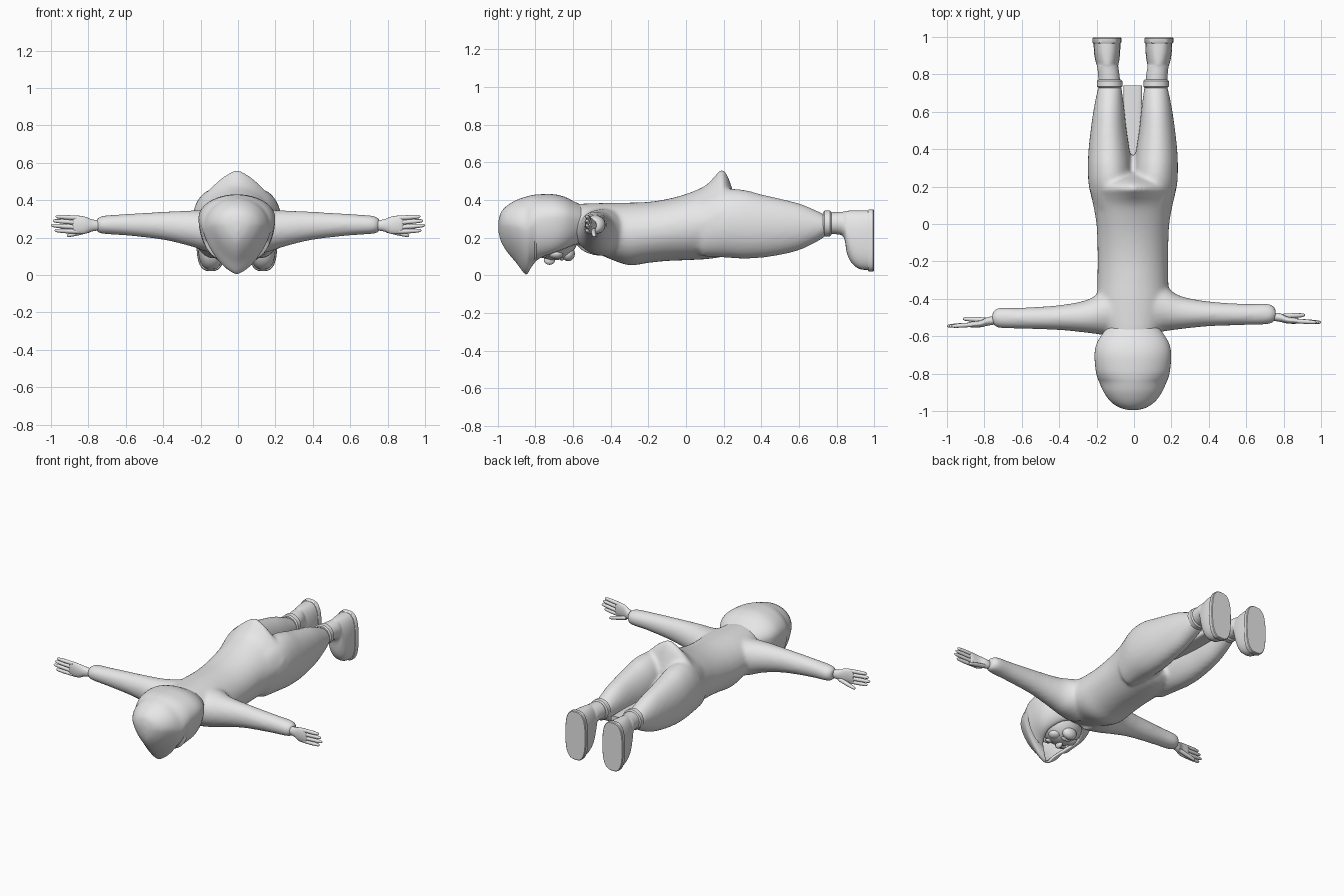
import bpy, bmesh, math
from mathutils import Vector

old = bpy.data.objects.get("Cube")
if old:
    bpy.data.objects.remove(old, do_unlink=True)

grey = bpy.data.materials.new("plain_grey")
grey.use_nodes = True
grey.diffuse_color = (0.8, 0.8, 0.8, 1)
grey.node_tree.nodes["Principled BSDF"].inputs["Base Color"].default_value = (0.8, 0.8, 0.8, 1)

CX = -0.006  # body centre line


def spow(v, e):
    return math.copysign(abs(v) ** e, v)


def spline(rows, n=4):
    """Catmull-Rom interpolation through rows of numbers."""
    out = []
    for i in range(len(rows) - 1):
        a, b, c, d = (rows[min(max(i + k, 0), len(rows) - 1)] for k in (-1, 0, 1, 2))
        for s in range(n):
            t = s / n
            out.append([0.5 * (2 * q + (r - p) * t + (2 * p - 5 * q + 4 * r - w) * t * t
                               + (3 * q - p - 3 * r + w) * t ** 3)
                        for p, q, r, w in zip(a, b, c, d)])
    return out + [list(rows[-1])]


def skin(bm, rings, closed=True, caps=(True, True)):
    vs = [[bm.verts.new(p) for p in ring] for ring in rings]
    n = len(vs[0])
    for a, b in zip(vs, vs[1:]):
        for i in range(n if closed else n - 1):
            j = (i + 1) % n
            bm.faces.new((a[i], a[j], b[j], b[i]))
    for ring, cap in zip((vs[0], vs[-1]), caps):
        if cap:
            bm.faces.new(ring)


def loft(bm, rows, axis="y", side=1, cx=0.0, shift=0.0, n=24, steps=4):
    """Rows: position, low/high across, low/high z, squareness of the top and of the bottom."""
    rings = []
    for pos, u0, u1, z0, z1, top, low in spline([(*r, 1, 1)[:7] if len(r) < 7 else r for r in rows], steps):
        ring = []
        for k in range(n):
            a = 2 * math.pi * k / n
            e = top if math.sin(a) > 0 else low
            u = (u0 + u1) / 2 + (u1 - u0) / 2 * spow(math.cos(a), e)
            z = (z0 + z1) / 2 + (z1 - z0) / 2 * spow(math.sin(a), e)
            ring.append((cx + side * u, pos, z) if axis == "y" else (side * pos, u + shift, z))
        rings.append(ring)
    skin(bm, rings)


def finish(bm, name, angle=50):
    bmesh.ops.remove_doubles(bm, verts=bm.verts, dist=0.0005)
    bmesh.ops.recalc_face_normals(bm, faces=bm.faces)
    me = bpy.data.meshes.new(name)
    bm.to_mesh(me)
    bm.free()
    ob = bpy.data.objects.new(name, me)
    bpy.context.collection.objects.link(ob)
    me.materials.append(grey)
    bpy.ops.object.select_all(action="DESELECT")
    ob.select_set(True)
    bpy.context.view_layer.objects.active = ob
    bpy.ops.object.shade_smooth_by_angle(angle=math.radians(angle))
    return ob


def ball(name, loc, size):
    bm = bmesh.new()
    bmesh.ops.create_uvsphere(bm, u_segments=24, v_segments=16, radius=1)
    for v in bm.verts:
        v.co = Vector(loc) + Vector(c * s for c, s in zip(v.co, size))
    return finish(bm, name)


SIDES = (("left", 1), ("right", -1))

# Suit: torso with pointed seat, legs and sleeves fused into one skin
TORSO = [(-.64, -.11, .11, .19, .36), (-.58, -.14, .14, .17, .378), (-.5, -.17, .17, .13, .382),
         (-.4, -.188, .188, .085, .385), (-.3, -.19, .19, .053, .386), (-.2, -.188, .188, .066, .39),
         (-.1, -.19, .19, .076, .405), (0, -.195, .195, .08, .432), (.1, -.212, .212, .085, .475, 1.15, 1),
         (.16, -.225, .225, .092, .535, 1.4, 1), (.19, -.23, .23, .098, .565, 1.5, 1),
         (.225, -.22, .22, .11, .52, 1.5, 1), (.27, -.16, .16, .14, .38, 1.2, 1)]
LEG = [(.08, .02, .205, .1, .41), (.2, .0, .235, .095, .455), (.3, .006, .241, .088, .455),
       (.4, .018, .237, .093, .43), (.5, .033, .226, .108, .407), (.6, .044, .212, .133, .382),
       (.69, .055, .195, .175, .345), (.745, .062, .182, .21, .318)]
SLEEVE = [(.06, -.6, -.28, .1, .36), (.17, -.583, -.345, .125, .35), (.25, -.572, -.395, .152, .345),
          (.4, -.557, -.424, .188, .338), (.6, -.55, -.437, .211, .326), (.72, -.546, -.437, .219, .317),
          (.757, -.525, -.46, .23, .3)]
bm = bmesh.new()
loft(bm, TORSO, cx=CX, n=40)
for _, s in SIDES:
    loft(bm, LEG, side=s, cx=CX, n=32)
    loft(bm, SLEEVE, axis="x", side=s, shift=.01 * s, n=32)
suit = finish(bm, "suit")
rm = suit.modifiers.new("fuse", "REMESH")
rm.mode, rm.voxel_size, rm.use_smooth_shade = "VOXEL", 0.012, True
sm = suit.modifiers.new("soften", "SMOOTH")
sm.factor, sm.iterations = 0.5, 8

# Panel between the legs
bm = bmesh.new()
loft(bm, [(.25, -.05, .05, .21, .25, .5, .5), (.74, -.05, .05, .21, .25, .5, .5)], cx=CX, steps=1)
finish(bm, "leg_panel", 30)

# Hood: half-width, top, lower rim height and half-width of the face opening
HOOD = [(-.995, .02, .29, .23, 0), (-.982, .07, .335, .18, 0), (-.95, .118, .37, .125, 0),
        (-.9, .155, .4, .065, 0), (-.85, .178, .417, .005, 0), (-.82, .19, .425, .045, .035),
        (-.78, .199, .43, .088, .08), (-.7, .205, .43, .12, .115), (-.64, .194, .415, .143, .105),
        (-.59, .165, .39, .163, .07), (-.55, .135, .372, .17, 0)]
rings = []
for y, w, top, rim, e in spline(HOOD):
    e = max(e, 0)
    mid = rim + (top - rim) * .6
    point = 1.35 if y < -.8 else 1.0
    half = []
    for k in range(13):
        a = math.pi / 2 * (1 - k / 12)
        half.append((e + (w - e) * math.cos(a) ** point, mid - (mid - rim) * math.sin(a) ** point))
    for k in range(1, 13):
        a = math.pi / 2 * k / 12
        half.append((w * math.cos(a), mid + (top - mid) * math.sin(a)))
    rings.append([(CX + x, y, z) for x, z in half] + [(CX - x, y, z) for x, z in half[-2::-1]])
bm = bmesh.new()
skin(bm, rings, closed=False, caps=(True, False))
hood = finish(bm, "hood")
so = hood.modifiers.new("cloth", "SOLIDIFY")
so.thickness, so.offset = 0.014, -1

# Face looking down out of the hood
ball("face", (CX, -.7, .21), (.135, .13, .13))
ball("nose", (CX, -.725, .082), (.016, .03, .026))
ball("mouth", (CX, -.66, .09), (.036, .012, .012))
ball("chin", (CX, -.625, .115), (.05, .035, .04))
for name, s in SIDES:
    ball(name + "_eye", (CX + s * .052, -.757, .103), (.026, .016, .012))
    ball(name + "_brow", (CX + s * .054, -.785, .115), (.036, .012, .014))
    ball(name + "_cheek", (CX + s * .06, -.69, .115), (.04, .04, .028))

# Hands with four fingers and a thumb
PALM = [(.73, -.525, -.485, .24, .29), (.78, -.533, -.487, .233, .297), (.82, -.542, -.505, .22, .312),
        (.87, -.543, -.512, .22, .318), (.885, -.536, -.518, .228, .31)]
FINGERS = [(.305, .312, .975), (.28, .29, .99), (.255, .265, 1.0), (.232, .238, .98)]
for name, s in SIDES:
    bm = bmesh.new()
    loft(bm, PALM, axis="x", side=s, shift=.01 * s)
    digits = [((.86, -.528, z0), (end, -.536, z1), .0115) for z0, z1, end in FINGERS]
    digits.append(((.79, -.503, .24), (.915, -.497, .21), .0125))
    for p, q, r in digits:
        rows = []
        for t, f in ((0, 1), (.5, 1.05), (.85, .85), (.96, .6), (1, .15)):
            x, y, z = Vector(p).lerp(Vector(q), t)
            rows.append((x, y - r * f, y + r * f, z - r * f, z + r * f))
        loft(bm, rows, axis="x", side=s, shift=.01 * s, n=12, steps=2)
    finish(bm, name + "_hand")

# Boots: ankle cuff, upper and flat sole
CUFF = [(.728, .064, .184, .215, .335), (.735, .056, .192, .207, .343), (.765, .056, .192, .207, .343),
        (.772, .064, .184, .215, .335)]
BOOT = [(.74, .066, .182, .217, .333), (.8, .072, .186, .218, .336), (.838, .078, .19, .2, .338),
        (.855, .077, .195, .115, .342), (.88, .072, .202, .065, .344, .9, .8), (.92, .068, .208, .034, .345, .8, .8),
        (.97, .067, .21, .028, .345, .75, .75)]
SOLE = [(.965, .066, .212, .024, .346, .7, .7), (.97, .062, .216, .02, .35, .7, .7),
        (.993, .062, .216, .02, .35, .7, .7), (.997, .066, .212, .024, .346, .7, .7)]
for name, s in SIDES:
    for part, rows, steps in (("cuff", CUFF, 1), ("boot", BOOT, 4), ("sole", SOLE, 1)):
        bm = bmesh.new()
        loft(bm, rows, side=s, cx=CX, n=32, steps=steps)
        finish(bm, name + "_" + part, 40)
